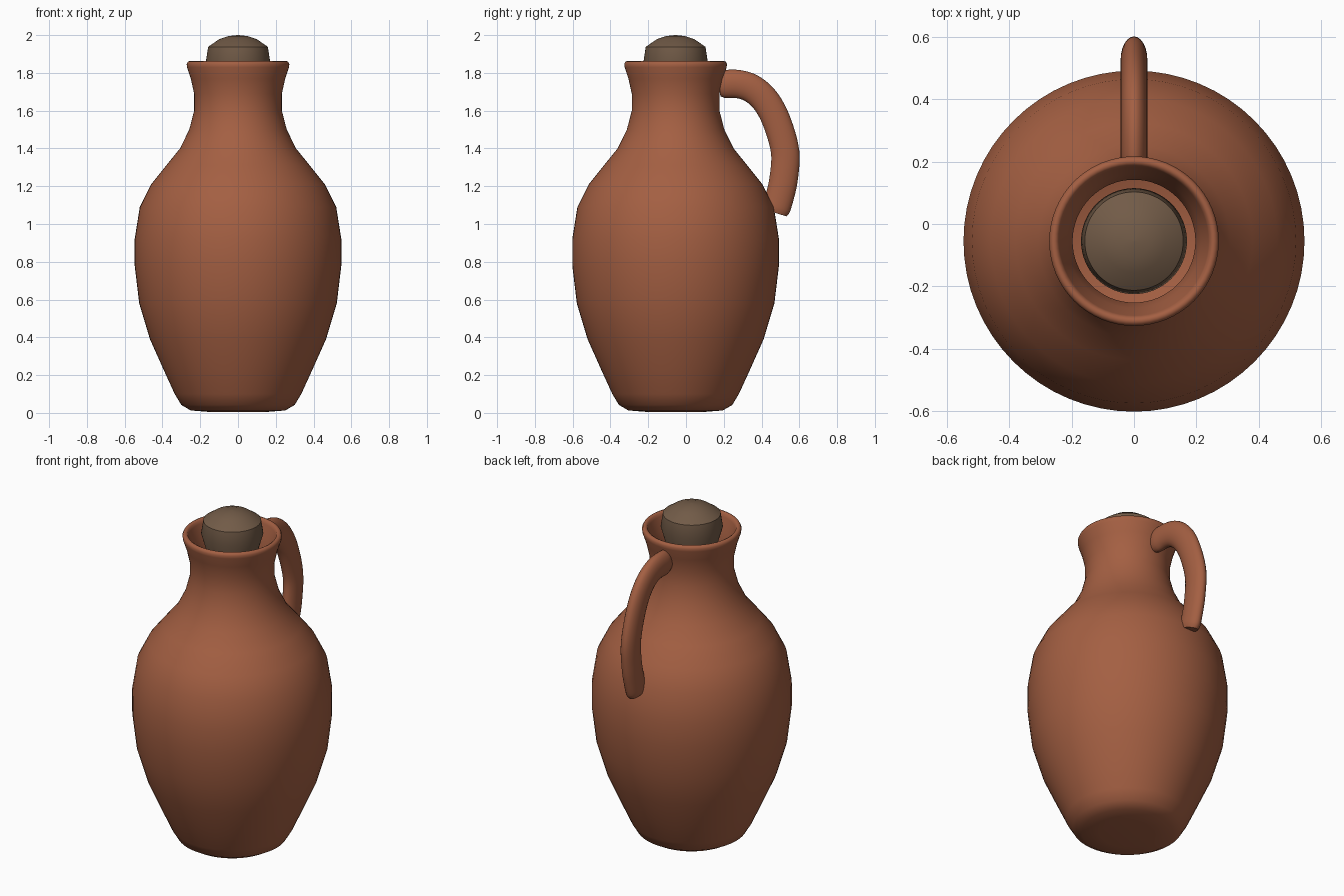
import bpy, bmesh, math
from mathutils import Vector

cube = bpy.data.objects.get("Cube")
if cube:
    bpy.data.objects.remove(cube, do_unlink=True)

AXIS_Y = -0.055  # the jug's axis sits forward to balance the handle


def material(name, colour):
    m = bpy.data.materials.new(name)
    m.use_nodes = True
    m.diffuse_color = (*colour, 1)
    bsdf = next(n for n in m.node_tree.nodes if n.type == "BSDF_PRINCIPLED")
    bsdf.inputs["Base Color"].default_value = (*colour, 1)
    return m


def skin_rings(name, rings, mat, angle):
    """Join rings of points with quads; close both ends."""
    bm = bmesh.new()
    loops = [[bm.verts.new(p) for p in ring] for ring in rings]
    n = len(loops[0])
    for a, b in zip(loops, loops[1:]):
        for i in range(n):
            j = (i + 1) % n
            bm.faces.new((a[i], a[j], b[j], b[i]))
    bm.faces.new(loops[0])
    bm.faces.new(loops[-1])
    bmesh.ops.recalc_face_normals(bm, faces=bm.faces)
    mesh = bpy.data.meshes.new(name)
    bm.to_mesh(mesh)
    bm.free()
    mesh.materials.append(mat)
    obj = bpy.data.objects.new(name, mesh)
    bpy.context.collection.objects.link(obj)
    bpy.ops.object.select_all(action="DESELECT")
    obj.select_set(True)
    bpy.context.view_layer.objects.active = obj
    bpy.ops.object.shade_smooth_by_angle(angle=math.radians(angle))
    return obj


def lathe(name, profile, mat, angle, sides=64):
    turn = [2 * math.pi * i / sides for i in range(sides)]
    rings = [[(r * math.cos(t), AXIS_Y + r * math.sin(t), z) for t in turn]
             for r, z in profile]
    return skin_rings(name, rings, mat, angle)


def smooth_path(points, steps=5):
    """Catmull-Rom curve through the points."""
    p = [2 * points[0] - points[1], *points, 2 * points[-1] - points[-2]]
    out = []
    for a, b, c, d in zip(p, p[1:], p[2:], p[3:]):
        for s in range(steps):
            t = s / steps
            out.append(0.5 * (2 * b + (c - a) * t + (2 * a - 5 * b + 4 * c - d) * t ** 2
                              + (3 * b - a - 3 * c + d) * t ** 3))
    return out + [points[-1]]


terracotta = material("terracotta", (0.37, 0.115, 0.055))
cork = material("brown cork", (0.168, 0.105, 0.064))

# Jug: outer wall upwards, rounded lip, then inner wall down to the floor
outer = [(0.01, 0.004), (0.15, 0.005), (0.25, 0.013), (0.30, 0.042), (0.335, 0.10),
         (0.39, 0.22), (0.466, 0.39), (0.523, 0.58), (0.547, 0.78), (0.547, 0.92),
         (0.52, 1.09), (0.46, 1.21), (0.38, 1.31), (0.307, 1.40), (0.258, 1.50),
         (0.232, 1.60), (0.232, 1.69), (0.25, 1.77)]
lip = [(0.27, 1.83), (0.272, 1.847), (0.266, 1.859), (0.255, 1.863),
       (0.244, 1.857), (0.239, 1.84)]
wall = 0.035
inner = [(r - wall, z) for r, z in reversed(outer[4:])]
lathe("jug_body", outer + lip + inner + [(0.24, 0.05), (0.01, 0.045)], terracotta, 50)

# Stopper: shallow dome over a tapered plug
lathe("stopper", [(0.003, 2.0), (0.05, 1.995), (0.10, 1.978), (0.158, 1.938),
                  (0.17, 1.86), (0.135, 1.74), (0.12, 1.66)], cork, 30)

# Handle: oval section swept along an arch behind the jug
path = smooth_path([Vector((0, y, z)) for y, z in (
    (0.18, 1.74), (0.28, 1.74), (0.36, 1.71), (0.43, 1.64), (0.485, 1.53),
    (0.525, 1.38), (0.517, 1.24), (0.495, 1.14), (0.47, 1.06))])
rings = []
side = Vector((1, 0, 0))
for i, p in enumerate(path):
    along = (path[min(i + 1, len(path) - 1)] - path[max(i - 1, 0)]).normalized()
    up = along.cross(side)
    # Slightly rounded ends
    for_end = min(i, len(path) - 1 - i)
    size = (0.85, 0.97)[for_end] if for_end < 2 else 1
    rings.append([p + size * (0.043 * math.cos(t) * side + 0.075 * math.sin(t) * up)
                  for t in (2 * math.pi * k / 24 for k in range(24))])
skin_rings("handle", rings, terracotta, 50)
